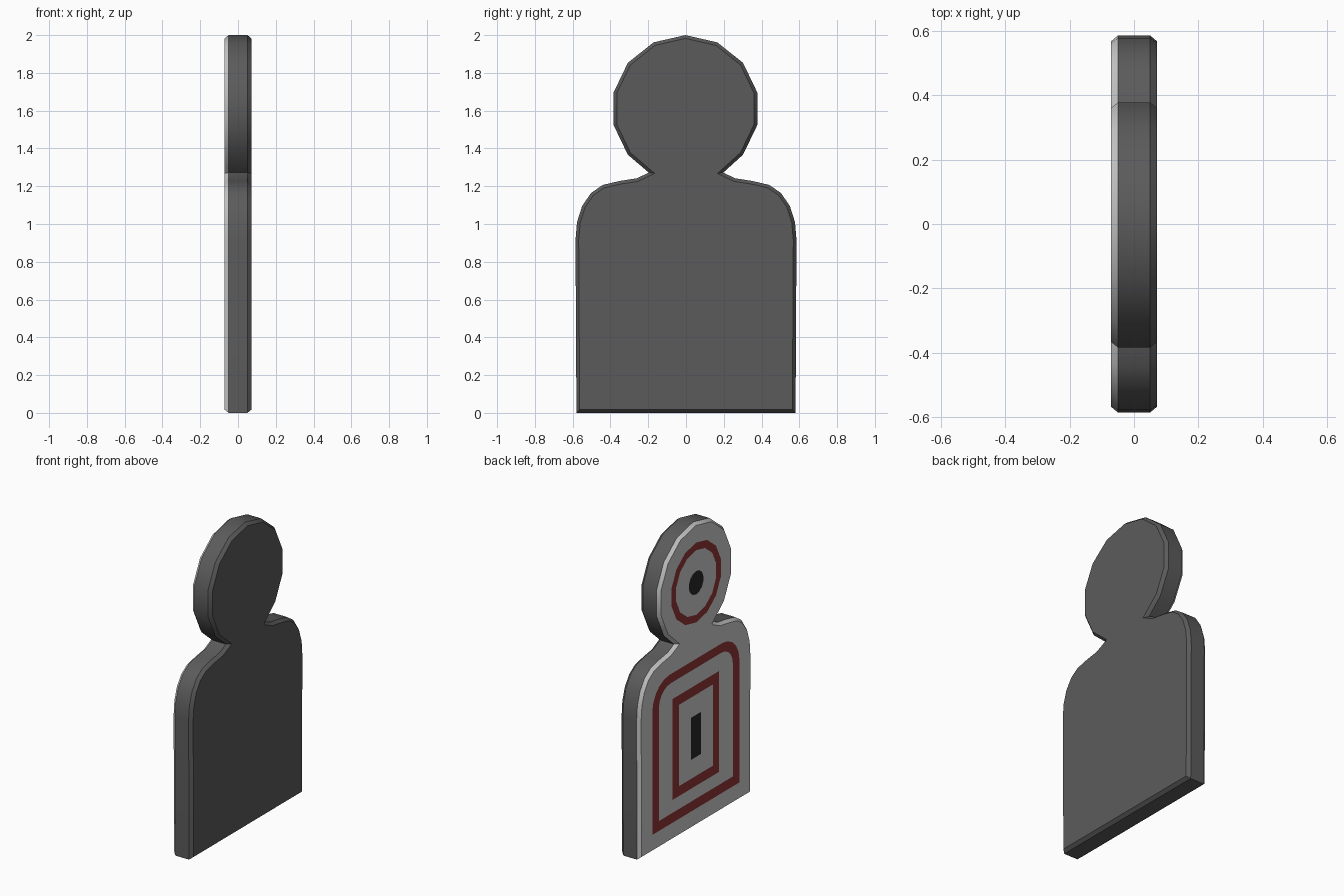
import bpy, bmesh
from math import sin, cos, pi, radians

if "Cube" in bpy.data.objects:
    bpy.data.objects.remove(bpy.data.objects["Cube"])

HEAD_Y, HEAD_Z, SIDES = -0.003, 1.61, 14
HALF, BEVEL = 0.05, 0.021
FACE_X = -(HALF + BEVEL + 0.001)          # paint sits just proud of the target face


def material(name, rgb):
    m = bpy.data.materials.new(name)
    m.diffuse_color = (*rgb, 1)
    m.use_nodes = True
    m.node_tree.nodes["Principled BSDF"].inputs["Base Color"].default_value = m.diffuse_color
    return m


red = material("red_paint", (0.283, 0.035, 0.035))
black = material("black_paint", (0.02, 0.02, 0.02))
dark = material("dark_board", (0.105, 0.105, 0.105))


def finish(bm, name, mats):
    me = bpy.data.meshes.new(name)
    for m in mats:
        me.materials.append(m)
    bm.to_mesh(me)
    bm.free()
    ob = bpy.data.objects.new(name, me)
    bpy.context.collection.objects.link(ob)
    bpy.context.view_layer.objects.active = ob
    return ob


def circle(r, z=HEAD_Z):
    return [(HEAD_Y + r * sin(2 * pi * i / SIDES), z + r * cos(2 * pi * i / SIDES))
            for i in range(SIDES)]


def panel(w, z0, z1, r=0.0, steps=5):
    """Rectangle with optionally rounded top corners, in (y, z)."""
    n = steps if r else 0
    arc = [(w - r + r * sin(pi / 2 * i / max(n, 1)), z1 - r + r * cos(pi / 2 * i / max(n, 1)))
           for i in range(n + 1)]
    right = arc + [(w, z0)]
    return right + [(-y, z) for y, z in reversed(right)]


def paint(name, mat, outer, inner=None):
    bm = bmesh.new()
    a = [bm.verts.new((FACE_X, y, z)) for y, z in outer]
    if inner:
        b = [bm.verts.new((FACE_X, y, z)) for y, z in inner]
        for i in range(len(a)):
            j = (i + 1) % len(a)
            bm.faces.new((a[i], a[j], b[j], b[i]))
    else:
        bm.faces.new(a)
    bm.normal_update()
    bmesh.ops.reverse_faces(bm, faces=[f for f in bm.faces if f.normal.x > 0])
    return finish(bm, name, [mat])


# Silhouette board: head polygon, neck, shoulders and straight torso
shoulder = [(0.197, 1.272), (0.26, 1.242), (0.35, 1.228), (0.44, 1.207), (0.503, 1.164),
            (0.55, 1.095), (0.577, 1.01), (0.585, 0.915), (0.58, 0.0)]
head = circle(0.39)
outline = head[:6] + shoulder + [(-y, z) for y, z in reversed(shoulder)] + head[9:]

bm = bmesh.new()
base = bm.faces.new([bm.verts.new((-HALF, y, z)) for y, z in outline])
ext = bmesh.ops.extrude_face_region(bm, geom=[base], use_keep_orig=True)
for v in ext["geom"]:
    if isinstance(v, bmesh.types.BMVert):
        v.co.x = HALF
bmesh.ops.recalc_face_normals(bm, faces=bm.faces[:])
# Chamfered rim on both faces
for cap in [f for f in bm.faces if len(f.verts) > 4]:
    bmesh.ops.inset_region(bm, faces=[cap], thickness=0.017, depth=BEVEL,
                           use_even_offset=True, use_boundary=True)
bmesh.ops.recalc_face_normals(bm, faces=bm.faces[:])
# Light target face and its rim, dark edge and back
for f in bm.faces:
    f.material_index = 0 if f.calc_center_median().x < -HALF - 0.001 else 1
board = finish(bm, "target_board", [None, dark])
board.select_set(True)
bpy.ops.object.shade_smooth_by_angle(angle=radians(30))

# Painted markings
paint("head_ring", red, circle(0.263, 1.607), circle(0.213, 1.607))
paint("head_bullseye", black, circle(0.077, 1.606))
paint("torso_outer_band", red, panel(0.453, 0.12, 1.105, 0.18), panel(0.385, 0.185, 1.045, 0.12))
paint("torso_inner_band", red, panel(0.241, 0.27, 0.934), panel(0.176, 0.335, 0.87))
paint("torso_bullseye", black, panel(0.053, 0.46, 0.737))
